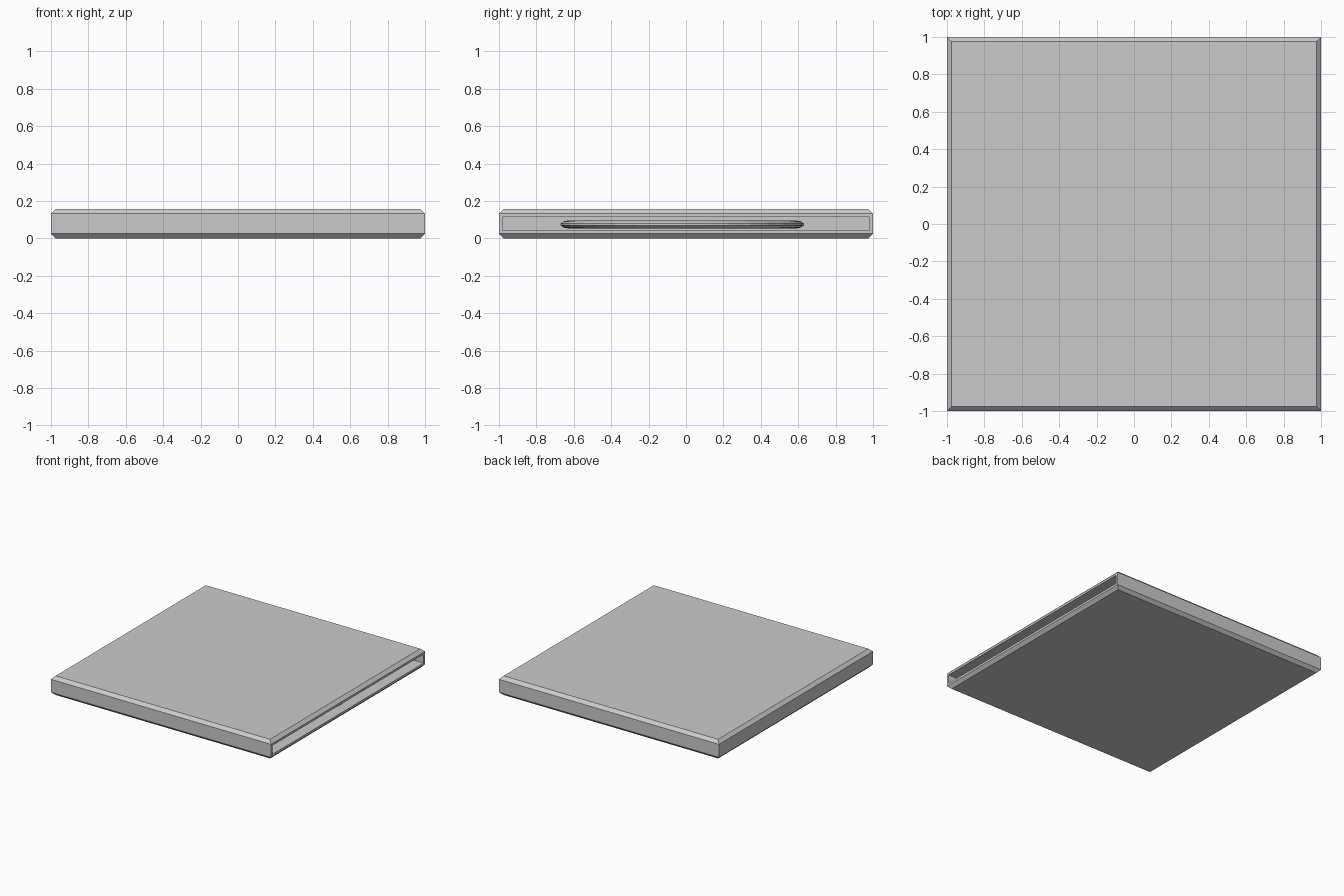
import bpy, bmesh, math
from mathutils import Vector

if "Cube" in bpy.data.objects:
    bpy.data.objects.remove(bpy.data.objects["Cube"])


def finish(bm, name):
    bmesh.ops.recalc_face_normals(bm, faces=bm.faces)
    mesh = bpy.data.meshes.new(name)
    bm.to_mesh(mesh)
    bm.free()
    obj = bpy.data.objects.new(name, mesh)
    bpy.context.collection.objects.link(obj)
    return obj


# Sleeve: square slab with chamfered top and bottom rims
bm = bmesh.new()
rings = []
for z, h in [(0, 0.975), (0.025, 1), (0.132, 1), (0.157, 0.975)]:
    rings.append([bm.verts.new((sx * h, sy * h, z))
                  for sx, sy in [(-1, -1), (1, -1), (1, 1), (-1, 1)]])
bm.faces.new(rings[0][::-1])
bm.faces.new(rings[-1])
for a, b in zip(rings, rings[1:]):
    for i in range(4):
        j = (i + 1) % 4
        bm.faces.new((a[i], a[j], b[j], b[i]))

# Open slot on the right side, running nearly the full depth
bm.normal_update()
side = max(bm.faces, key=lambda f: f.normal.x)
bmesh.ops.inset_region(bm, faces=[side], thickness=0.025)
pushed = bmesh.ops.extrude_discrete_faces(bm, faces=[side])["faces"][0]
bmesh.ops.translate(bm, verts=list(pushed.verts), vec=(-1.95, 0, 0))
finish(bm, "sleeve")

# Disc with a tapered rim and centre hole, lying inside the slot
bm = bmesh.new()
profile = [(0.09, 0.052), (0.60, 0.052), (0.635, 0.058), (0.65, 0.070),
           (0.65, 0.080), (0.635, 0.091), (0.60, 0.097), (0.09, 0.097)]
verts = [bm.verts.new((r, 0, z)) for r, z in profile]
edges = [bm.edges.new((verts[i], verts[(i + 1) % len(verts)]))
         for i in range(len(verts))]
bmesh.ops.spin(bm, geom=verts + edges, cent=(0, 0, 0), axis=(0, 0, 1),
               angle=math.tau, steps=32, use_merge=True)
bmesh.ops.remove_doubles(bm, verts=bm.verts, dist=0.0005)
bmesh.ops.translate(bm, verts=bm.verts, vec=Vector((0.3, -0.02, 0)))
finish(bm, "disc")
